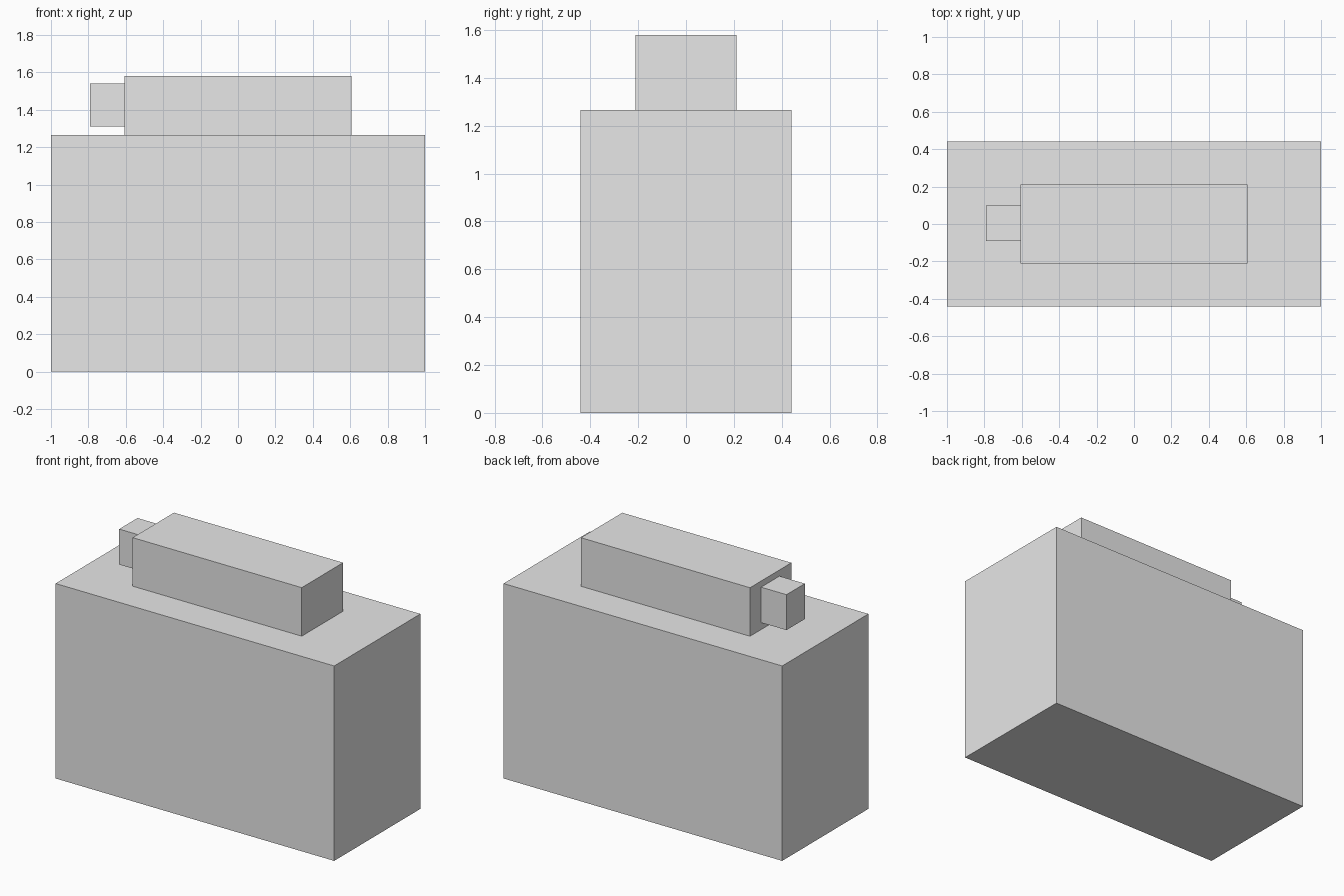
import bpy
from mathutils import Vector

cube = bpy.data.objects.get("Cube")
if cube:
    bpy.data.objects.remove(cube, do_unlink=True)

# Single light grey for every part
grey = bpy.data.materials.new("light_grey")
grey.use_nodes = True
color = (0.8, 0.8, 0.8, 1.0)
grey.diffuse_color = color
grey.node_tree.nodes["Principled BSDF"].inputs["Base Color"].default_value = color


def box(name, low, high):
    """Add a flat-faced box spanning two opposite corners."""
    low, high = Vector(low), Vector(high)
    bpy.ops.mesh.primitive_cube_add(size=1, location=(low + high) / 2)
    obj = bpy.context.object
    obj.name = name
    obj.scale = high - low
    bpy.ops.object.transform_apply(location=False, rotation=False, scale=True)
    obj.data.materials.append(grey)
    return obj


# Main block standing on the ground
box("body", (-1, -0.442, 0), (1, 0.442, 1.265))

# Long raised block on top
box("top_block", (-0.608, -0.212, 1.265), (0.606, 0.212, 1.58))

# Small knob on the right end of the raised block
box("side_knob", (-0.79, -0.09, 1.31), (-0.608, 0.098, 1.54))
